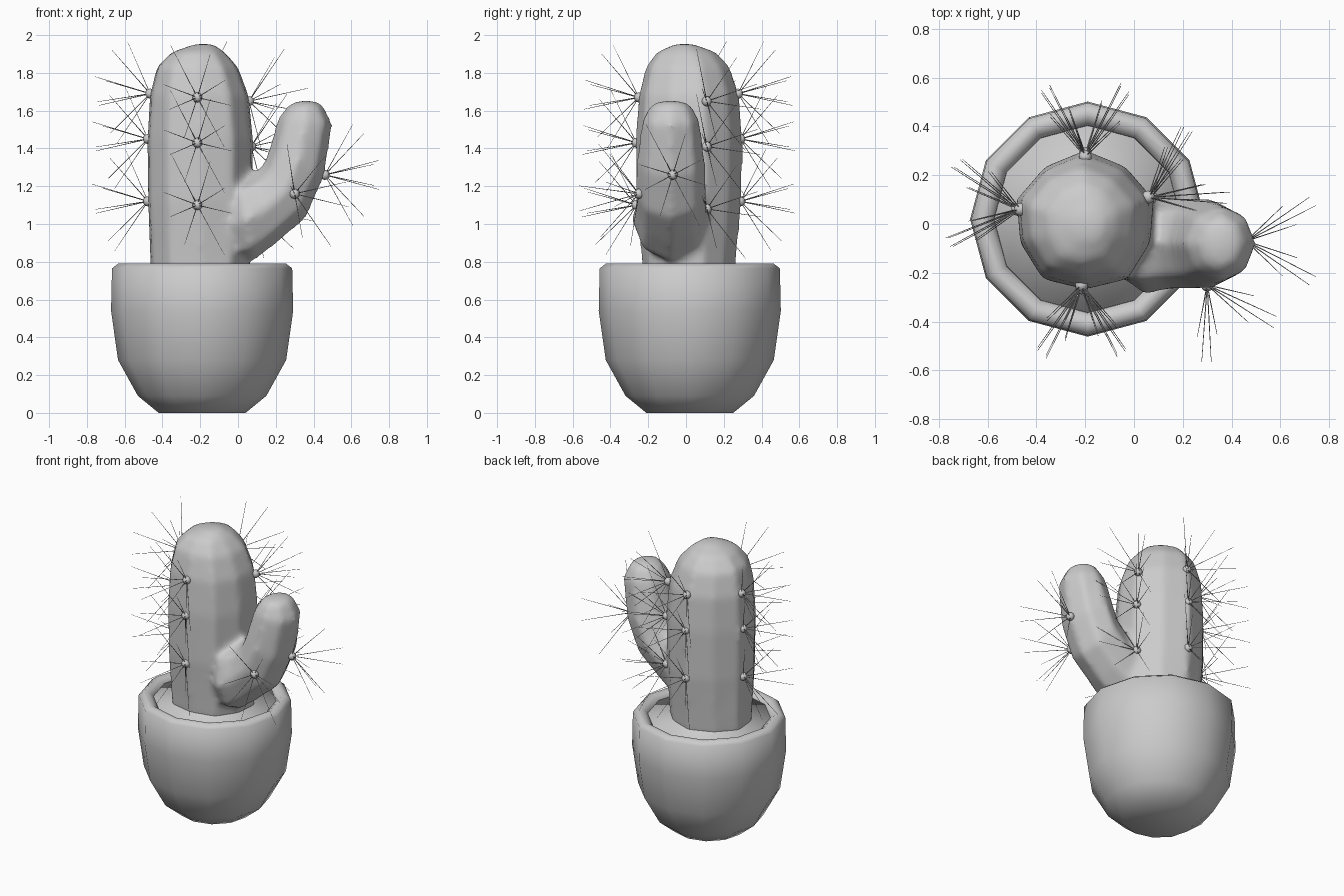
import bpy, bmesh, math
from mathutils import Vector, Matrix

cube = bpy.data.objects.get("Cube")
if cube:
    bpy.data.objects.remove(cube, do_unlink=True)

COLOUR = (0.6, 0.6, 0.6, 1)
grey = bpy.data.materials.new("plain_grey")
grey.use_nodes = True
grey.diffuse_color = COLOUR
grey.node_tree.nodes["Principled BSDF"].inputs["Base Color"].default_value = COLOUR


def finish(name, bm):
    """Turn a bmesh into a smooth shaded object."""
    bmesh.ops.recalc_face_normals(bm, faces=bm.faces)
    for f in bm.faces:
        f.smooth = True
    mesh = bpy.data.meshes.new(name)
    bm.to_mesh(mesh)
    bm.free()
    mesh.materials.append(grey)
    obj = bpy.data.objects.new(name, mesh)
    bpy.context.collection.objects.link(obj)
    return obj


def loft(bm, rings):
    """Skin a list of rings with equal point counts and cap both ends."""
    loops = [[bm.verts.new(p) for p in ring] for ring in rings]
    n = len(loops[0])
    for a, b in zip(loops, loops[1:]):
        for i in range(n):
            j = (i + 1) % n
            bm.faces.new((a[i], a[j], b[j], b[i]))
    bm.faces.new(loops[0][::-1])
    bm.faces.new(loops[-1])


def ellipse(centre, u, v, sides, start=0.0, bulge=0.0):
    """Ring of points; bulge pushes every other point outward."""
    ring = []
    for i in range(sides):
        a = start + math.tau * i / sides
        ring.append(centre + (u * math.cos(a) + v * math.sin(a)) * (1 + bulge * (-1) ** i))
    return ring


X, Y, Z = Vector((1, 0, 0)), Vector((0, 1, 0)), Vector((0, 0, 1))

# Pot: twelve-sided bowl with a rolled rim
POT_X, POT_Y = -0.19, 0.02
pot_profile = [(0.23, 0), (0.34, 0.09), (0.445, 0.28), (0.482, 0.54), (0.477, 0.765),
               (0.445, 0.79), (0.415, 0.785), (0.385, 0.76), (0.38, 0.70)]
pot = bmesh.new()
loft(pot, [ellipse(Vector((POT_X, POT_Y, z)), X * r, Y * r, 12) for r, z in pot_profile])
finish("pot", pot)

# Soil disc
soil = bmesh.new()
loft(soil, [ellipse(Vector((POT_X, POT_Y, z)), X * 0.384, Y * 0.384, 12) for z in (0.71, 0.76)])
finish("soil", soil)

# Trunk: rounded five-cornered column (z, centre x, centre y, radius x, radius y)
trunk = [(0.72, -0.20, 0.01, 0.27, 0.245), (0.85, -0.20, 0.01, 0.275, 0.255),
         (1.12, -0.20, 0.01, 0.285, 0.28), (1.45, -0.20, 0.01, 0.288, 0.285),
         (1.68, -0.205, 0.01, 0.27, 0.268), (1.83, -0.215, 0.005, 0.222, 0.225),
         (1.91, -0.21, 0.0, 0.145, 0.16), (1.953, -0.18, -0.01, 0.05, 0.05)]
body = bmesh.new()
loft(body, [ellipse(Vector((cx, cy, z)), X * rx, Y * ry, 10, math.radians(18), 0.025)
            for z, cx, cy, rx, ry in trunk])

# Arm: bent branch (upper outline x z, lower outline x z, centre y, half width)
arm = [(-0.14, 1.12, -0.10, 0.80, -0.04, 0.12), (0.0, 1.24, 0.08, 0.80, -0.085, 0.205),
       (0.09, 1.27, 0.21, 0.90, -0.08, 0.19), (0.135, 1.32, 0.36, 1.03, -0.08, 0.19),
       (0.165, 1.40, 0.457, 1.25, -0.08, 0.185), (0.21, 1.56, 0.502, 1.53, -0.08, 0.155),
       (0.265, 1.63, 0.45, 1.633, -0.08, 0.11), (0.32, 1.652, 0.40, 1.652, -0.08, 0.045)]
rings = []
for xa, za, xb, zb, y, w in arm:
    top, low = Vector((xa, y, za)), Vector((xb, y, zb))
    rings.append(ellipse((top + low) / 2, (low - top) / 2, Y * w, 8))
loft(body, rings)

# Fuse trunk and arm into one skin with a soft crotch
cactus = finish("cactus_body", body)
fuse = cactus.modifiers.new("fuse", 'REMESH')
fuse.mode = 'VOXEL'
fuse.voxel_size = 0.02
fuse.use_smooth_shade = True
soften = cactus.modifiers.new("soften", 'SMOOTH')
soften.factor = 0.5
soften.iterations = 8

# Spine clusters: (position, outward direction)
clusters = []
for z in (1.68, 1.44, 1.11):
    edge = 0.012 if z > 1.6 else 0.0
    clusters += [((-0.477 + edge, 0.06, z + 0.01), (-1, 0.1, 0.05)),
                 ((-0.215, -0.262 + edge, z - 0.01), (0, -1, 0.05)),
                 ((-0.20, 0.288 - edge, z + 0.01), (0, 1, 0.05)),
                 ((0.07 - edge, 0.11, z - 0.03), (0.85, 0.5, 0.05))]
clusters += [((0.30, -0.25, 1.16), (0.5, -0.85, -0.05)),
             ((0.46, -0.07, 1.26), (1, 0, 0))]

hubs, spines = bmesh.new(), bmesh.new()
for pos, out in clusters:
    pos, out = Vector(pos), Vector(out).normalized()
    bmesh.ops.create_icosphere(hubs, subdivisions=2, radius=0.027,
                               matrix=Matrix.Translation(pos))
    side = out.cross(Z).normalized()
    up = side.cross(out)
    for i in range(8):
        turn = math.tau * i / 8 + 0.3
        tilt = math.radians((36, 64, 48, 30)[i % 4])
        length = (0.32, 0.34, 0.31, 0.33)[i % 4]
        way = out * math.cos(tilt) + (side * math.cos(turn) + up * math.sin(turn)) * math.sin(tilt)
        spin = way.to_track_quat('Z', 'Y').to_matrix().to_4x4()
        place = Matrix.Translation(pos + way * length / 2) @ spin
        bmesh.ops.create_cone(spines, cap_ends=True, segments=4, radius1=0.0025,
                              radius2=0.001, depth=length, matrix=place)
finish("spine_hubs", hubs)
finish("spines", spines)
